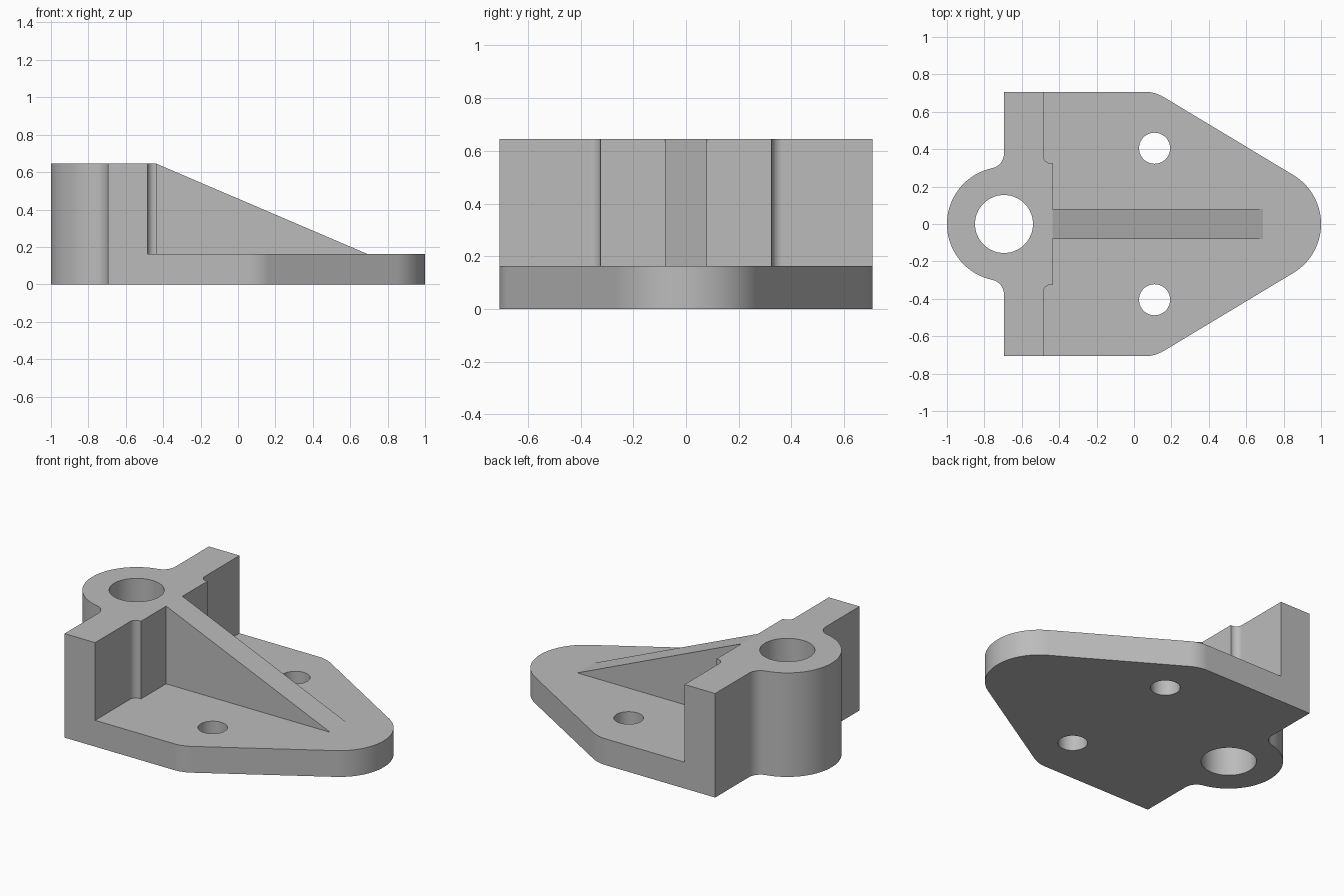
import bpy
import bmesh
from math import cos, sin, radians
from mathutils import Vector

if "Cube" in bpy.data.objects:
    bpy.data.objects.remove(bpy.data.objects["Cube"], do_unlink=True)

# Main dimensions
PLATE_TOP, WALL_TOP = 0.163, 0.645
HALF_WIDTH = 0.707
WALL_BACK, WALL_FRONT, PAD_FRONT = -0.695, -0.485, -0.437
END_RADIUS = 0.305

grey = bpy.data.materials.new("plain grey")
grey.use_nodes = True
grey.diffuse_color = (0.5, 0.5, 0.5, 1)
grey.node_tree.nodes["Principled BSDF"].inputs["Base Color"].default_value = (0.5, 0.5, 0.5, 1)


def arc(cx, cy, r, start, end, steps=16):
    angles = [radians(start + (end - start) * i / steps) for i in range(steps + 1)]
    return [(cx + r * cos(a), cy + r * sin(a)) for a in angles]


def mirrored(half):
    """Close a half outline by mirroring it across y = 0."""
    return half + [(x, -y) for x, y in reversed(half) if y > 1e-5]


def prism(name, points, offset):
    """Extrude a closed 3D polygon along an offset."""
    bm = bmesh.new()
    face = bm.faces.new([bm.verts.new(p) for p in points])
    moved = bmesh.ops.extrude_face_region(bm, geom=[face])["geom"]
    bmesh.ops.translate(bm, vec=Vector(offset),
                        verts=[v for v in moved if isinstance(v, bmesh.types.BMVert)])
    bmesh.ops.recalc_face_normals(bm, faces=bm.faces)
    mesh = bpy.data.meshes.new(name)
    bm.to_mesh(mesh)
    bm.free()
    mesh.materials.append(grey)
    obj = bpy.data.objects.new(name, mesh)
    bpy.context.collection.objects.link(obj)
    return obj


def upright(name, outline, bottom, top):
    return prism(name, [(x, y, bottom) for x, y in outline], (0, 0, top - bottom))


def combine(target, other, operation):
    mod = target.modifiers.new(operation, "BOOLEAN")
    mod.operation, mod.solver, mod.object = operation, "EXACT", other
    bpy.context.view_layer.objects.active = target
    bpy.ops.object.modifier_apply(modifier=mod.name)
    bpy.data.objects.remove(other, do_unlink=True)


# Shared rear edge: outer corner, blend, round boss
rear = [(WALL_BACK, HALF_WIDTH)]
rear += arc(WALL_BACK - 0.08, 0.377, 0.08, 0, -78)
rear += arc(WALL_BACK, 0, END_RADIUS, 102, 180, 32)[1:]

# Base plate with rounded nose and tapered sides
plate_half = arc(-WALL_BACK, 0, END_RADIUS, 0, 59, 24) + arc(0.056, 0.507, 0.2, 59, 90) + rear
bracket = upright("bracket", mirrored(plate_half), 0, PLATE_TOP)

# Upright wall with boss and thickened centre pad
wall_half = [(PAD_FRONT, 0.325)] + arc(-0.445, 0.365, 0.04, 270, 180, 12)
wall_half += [(WALL_FRONT, HALF_WIDTH)] + rear
combine(bracket, upright("wall", mirrored(wall_half), 0, WALL_TOP), "UNION")

# Sloping rib
slope = [(PAD_FRONT - 0.04, 0.1), (0.69, 0.1), (0.69, PLATE_TOP),
         (PAD_FRONT, WALL_TOP), (PAD_FRONT - 0.04, WALL_TOP)]
rib = prism("rib", [(x, -0.08, z) for x, z in slope], (0, 0.16, 0))
combine(bracket, rib, "UNION")

# Bore and bolt holes
for x, y, r in [(WALL_BACK, 0, 0.155), (0.11, 0.405, 0.083), (0.11, -0.405, 0.083)]:
    hole = upright("hole_cutter", arc(x, y, r, 0, 360, 64)[:-1], -0.1, 0.8)
    combine(bracket, hole, "DIFFERENCE")

# Smooth curves, flat faces
bpy.ops.object.select_all(action="DESELECT")
bracket.select_set(True)
bpy.context.view_layer.objects.active = bracket
bpy.ops.object.shade_smooth_by_angle(angle=radians(20))
weighted = bracket.modifiers.new("flat face normals", "WEIGHTED_NORMAL")
weighted.keep_sharp = True
